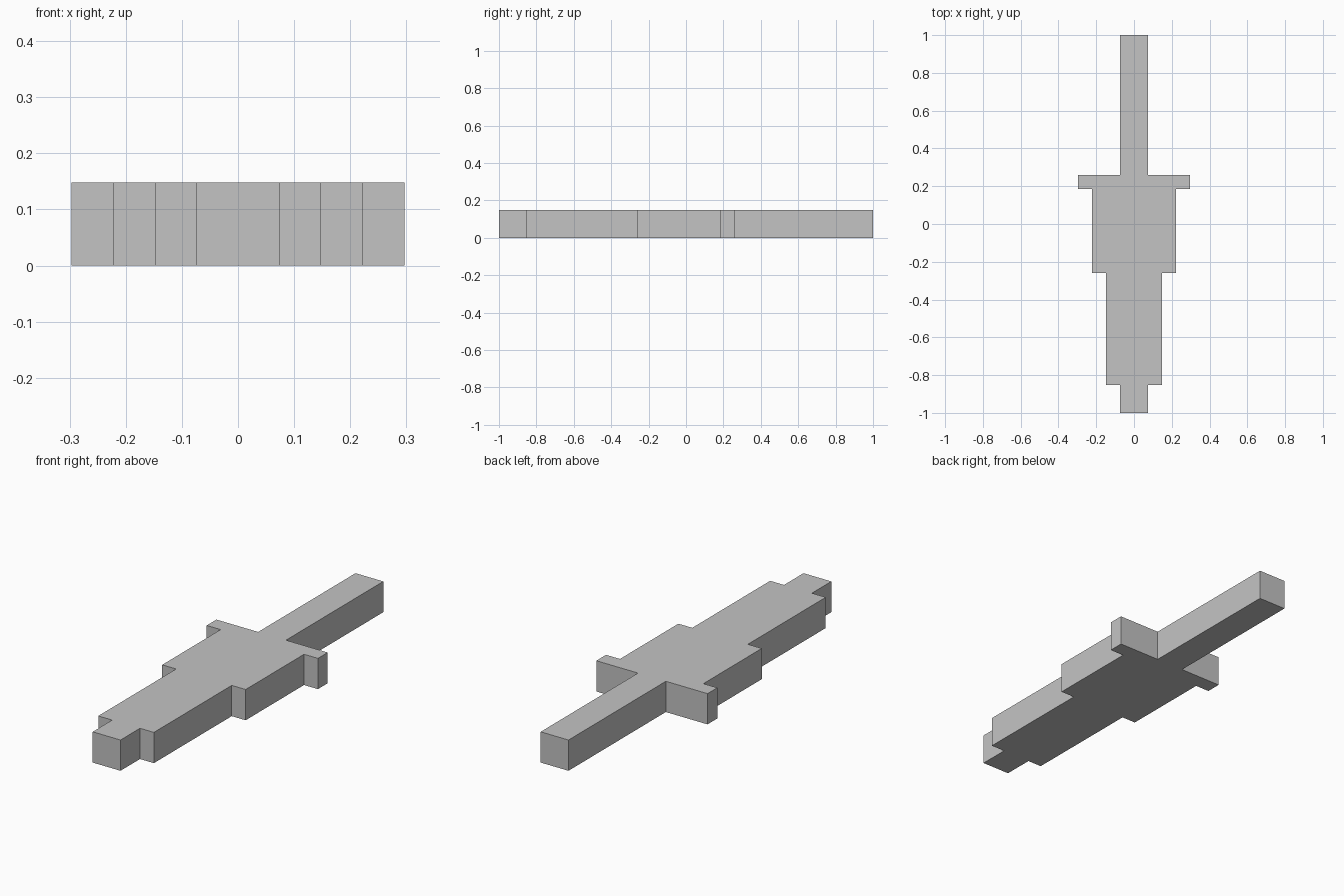
import bpy
import bmesh

default_cube = bpy.data.objects.get("Cube")
if default_cube:
    bpy.data.objects.remove(default_cube)

# Everything sits on a square module, 27 modules long
UNIT = 2 / 27
THICKNESS = 2 * UNIT

# Sections from front to back: (half width, length) in modules
SECTIONS = [
    (1, 2),   # front tip
    (2, 8),   # narrow block
    (3, 6),   # wide block
    (4, 1),   # crossbar
    (1, 10),  # rear shaft
]


def make_material(name, color):
    mat = bpy.data.materials.new(name)
    mat.use_nodes = True
    mat.diffuse_color = color
    mat.node_tree.nodes["Principled BSDF"].inputs["Base Color"].default_value = color
    return mat


def stepped_outline(sections):
    """Closed outline: the +x side front to back, then its mirror."""
    side, y = [], -1.0
    for half_width, length in sections:
        x = half_width * UNIT
        side.append((x, y))
        y += length * UNIT
        side.append((x, y))
    return side + [(-x, y) for x, y in reversed(side)]


def extrude_outline(name, outline, height, mat):
    bm = bmesh.new()
    base = bm.faces.new([bm.verts.new((x, y, 0)) for x, y in outline])
    top = bmesh.ops.extrude_face_region(bm, geom=[base], use_keep_orig=True)["geom"]
    top_verts = [v for v in top if isinstance(v, bmesh.types.BMVert)]
    bmesh.ops.translate(bm, vec=(0, 0, height), verts=top_verts)
    bmesh.ops.recalc_face_normals(bm, faces=bm.faces)
    mesh = bpy.data.meshes.new(name)
    bm.to_mesh(mesh)
    bm.free()
    mesh.materials.append(mat)
    obj = bpy.data.objects.new(name, mesh)
    bpy.context.collection.objects.link(obj)
    return obj


# Single stepped slab
grey = make_material("light grey", (0.55, 0.55, 0.55, 1))
extrude_outline("stepped_body", stepped_outline(SECTIONS), THICKNESS, grey)
